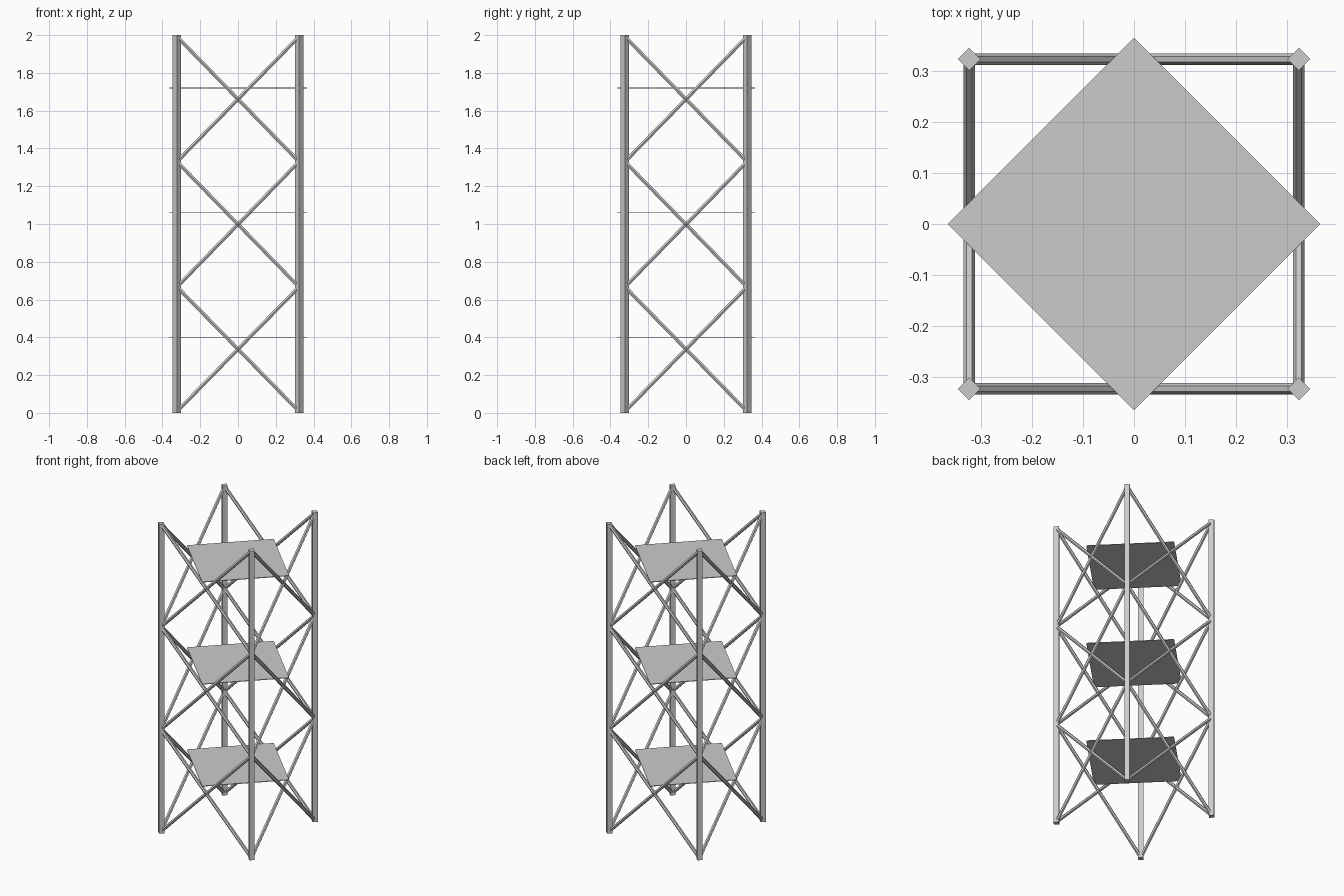
import bpy, bmesh, math
from mathutils import Vector, Matrix

if "Cube" in bpy.data.objects:
    bpy.data.objects.remove(bpy.data.objects["Cube"])

C = 0.323                                # leg offset from centre
LEVELS = [0.008, 0.667, 1.33, 1.992]     # brace node heights


def prism(name, a, b, radius, sides, out):
    """Straight bar from a to b with one corner edge facing 'out'."""
    a, b, x = Vector(a), Vector(b), Vector(out).normalized()
    z = (b - a).normalized()
    y = z.cross(x)
    m = Matrix((x, y, z)).transposed().to_4x4()
    m.translation = (a + b) / 2
    bm = bmesh.new()
    bmesh.ops.create_cone(bm, cap_ends=True, segments=sides, radius1=radius,
                          radius2=radius, depth=(b - a).length)
    # create_cone starts on the y axis; turn so a corner lies on x
    bmesh.ops.rotate(bm, verts=bm.verts, matrix=Matrix.Rotation(math.pi / 2, 3, 'Z'))
    bmesh.ops.transform(bm, matrix=m, verts=bm.verts)
    mesh = bpy.data.meshes.new(name)
    bm.to_mesh(mesh)
    bm.free()
    ob = bpy.data.objects.new(name, mesh)
    bpy.context.collection.objects.link(ob)
    return ob


# Four square legs set corner-out
for sx in (-1, 1):
    for sy in (-1, 1):
        prism("leg", (sx * C, sy * C, 0), (sx * C, sy * C, 2), 0.0225, 4, (1, 0, 0))

# Crossed braces: three X panels on each of the four sides
for k in range(4):
    rot = Matrix.Rotation(k * math.pi / 2, 3, 'Z')
    out = rot @ Vector((0, -1, 0))
    for z0, z1 in zip(LEVELS, LEVELS[1:]):
        for s in (-1, 1):
            prism("cross_brace", rot @ Vector((-s * C, -C, z0)),
                  rot @ Vector((s * C, -C, z1)), 0.011, 6, out)

# Three thin diamond shelves
for z in (0.40, 1.06, 1.72):
    prism("shelf", (0, 0, z - 0.002), (0, 0, z + 0.002), 0.365, 4, (1, 0, 0))
